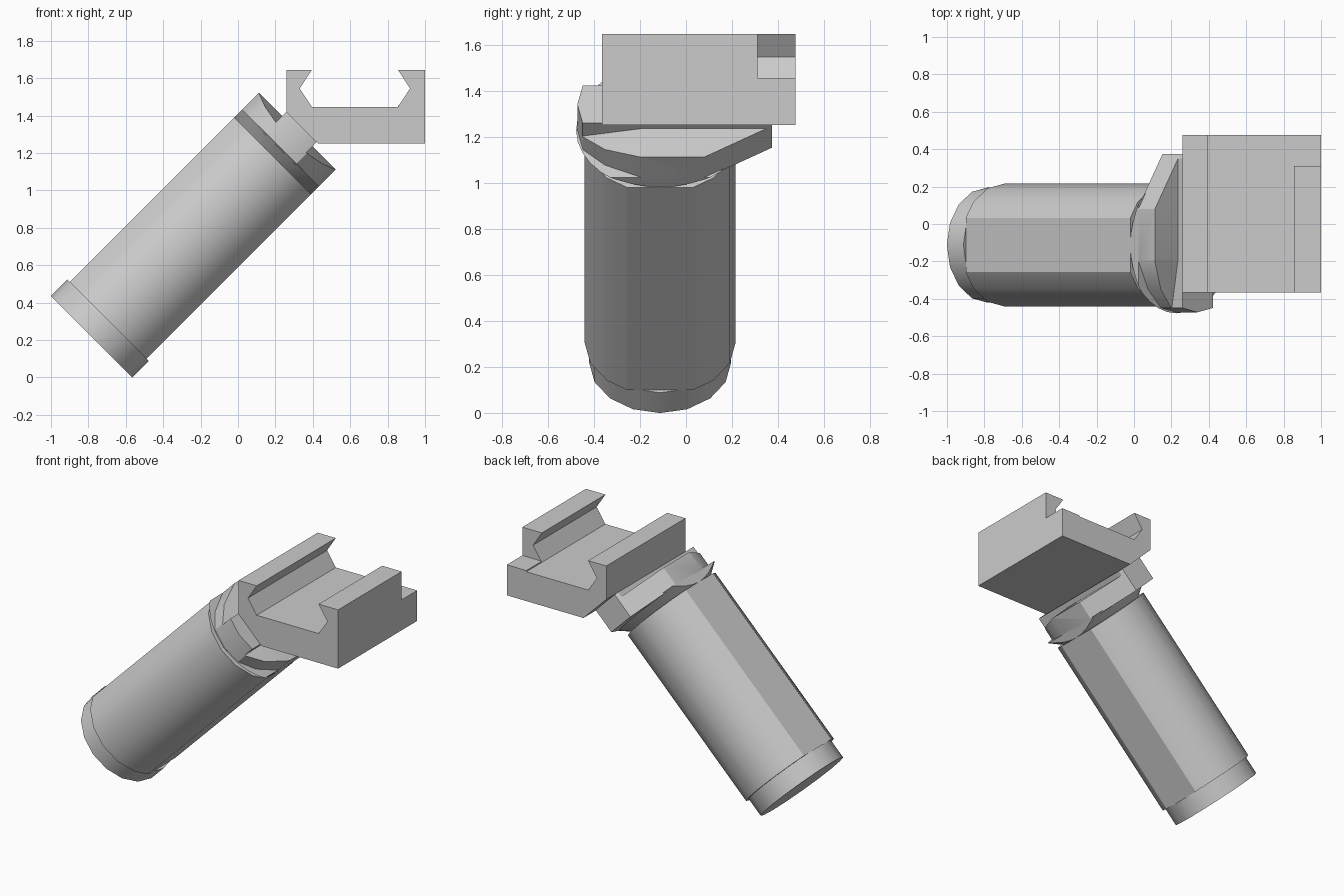
import bpy, bmesh, math
from mathutils import Matrix, Vector

if "Cube" in bpy.data.objects:
    bpy.data.objects.remove(bpy.data.objects["Cube"], do_unlink=True)

grey = bpy.data.materials.new("matte grey")
grey.use_nodes = True
GREY = (0.6, 0.6, 0.6, 1)
grey.diffuse_color = GREY
grey.node_tree.nodes["Principled BSDF"].inputs["Base Color"].default_value = GREY

# Grip frame: local z runs along the handle, leaning 45 degrees towards +x
YC = -0.1125
TILT = Matrix.Translation((-0.5, YC, 0.5)) @ Matrix.Rotation(math.radians(45), 4, 'Y')


def finish(name, bm, matrix=None):
    bmesh.ops.recalc_face_normals(bm, faces=bm.faces)
    if matrix:
        bm.transform(matrix)
    mesh = bpy.data.meshes.new(name)
    bm.to_mesh(mesh)
    bm.free()
    mesh.materials.append(grey)
    ob = bpy.data.objects.new(name, mesh)
    bpy.context.collection.objects.link(ob)
    bpy.ops.object.select_all(action='DESELECT')
    ob.select_set(True)
    bpy.context.view_layer.objects.active = ob
    bpy.ops.object.shade_smooth_by_angle(angle=math.radians(30))
    return ob


def clip(bm, point, normal):
    """Cut away the side the normal points to and cap the opening."""
    geom = bm.verts[:] + bm.edges[:] + bm.faces[:]
    cut = bmesh.ops.bisect_plane(bm, geom=geom, plane_co=point, plane_no=normal,
                                 clear_outer=True)["geom_cut"]
    edges = [e for e in cut if isinstance(e, bmesh.types.BMEdge)]
    if edges:
        bmesh.ops.holes_fill(bm, edges=edges, sides=0)


def clip_sides(bm, half):
    for s in (-1, 1):
        clip(bm, (s * half, 0, 0), (s, 0, 0))


def cone(r1, r2, z1, z2, sides=16):
    bm = bmesh.new()
    bmesh.ops.create_cone(bm, cap_ends=True, segments=sides, radius1=r1, radius2=r2,
                          depth=z2 - z1, matrix=Matrix.Translation((0, 0, (z1 + z2) / 2)))
    return bm


def prism(points, direction):
    bm = bmesh.new()
    face = bm.faces.new([bm.verts.new(p) for p in points])
    out = bmesh.ops.extrude_face_region(bm, geom=[face])["geom"]
    verts = [v for v in out if isinstance(v, bmesh.types.BMVert)]
    bmesh.ops.translate(bm, verts=verts, vec=Vector(direction))
    # extruding an isolated face may leave the start open or closed
    bmesh.ops.holes_fill(bm, edges=[e for e in bm.edges if e.is_boundary], sides=0)
    return bm


# Handle with two flattened sides, and its end cap
finish("end_cap", cone(0.308, 0.308, -0.4, -0.275), TILT)
handle = cone(0.328, 0.328, -0.275, 0.969)
clip_sides(handle, 0.29)
finish("handle", handle, TILT)

# Conical underside of the clamp plate
under = cone(0.29, 0.365, 0.969, 1.03, 32)
clip_sides(under, 0.29)
finish("plate_underside", under, TILT)

# Clamp plate: rounded front, tapered back
half = [(0.12, -0.448), (0.215, -0.352), (0.29, -0.196), (0.29, 0.08), (0.1, 0.373)]
outline = [(0, -0.472)] + half + [(-u, y) for u, y in reversed(half)]


def plate_prism(z1, z2):
    return prism([(u, y - YC, z1) for u, y in outline], (0, 0, z2 - z1))


plate = plate_prism(1.022, 1.155)
clip(plate, (0, -0.19 - YC, 1.155), (0, -0.18, 1))
finish("clamp_plate", plate, TILT)

# Neck joining the plate to the rail mount
neck = plate_prism(1.09, 1.188)
clip_sides(neck, 0.115)
finish("neck", neck, TILT)

# Rail mount: dovetail channel, with one jaw shortened at the back
FRONT, STEP, BACK = -0.365, 0.31, 0.475
base = [(1, 1.25), (0.43, 1.25), (0.26, 1.42)]
left_jaw = [(0.26, 1.645), (0.395, 1.645), (0.33, 1.545), (0.395, 1.447)]
right_jaw = [(1.25 - x, z) for x, z in reversed(left_jaw[1:])] + [(1, 1.645)]
low_edge = [(0.855, 1.447), (0.855, 1.455), (1, 1.455)]
for name, jaw, y1, y2 in (("rail_mount", right_jaw, FRONT, STEP),
                          ("rail_mount_back", low_edge, STEP, BACK)):
    profile = base + left_jaw + jaw
    finish(name, prism([(x, y1, z) for x, z in profile], (0, y2 - y1, 0)))
